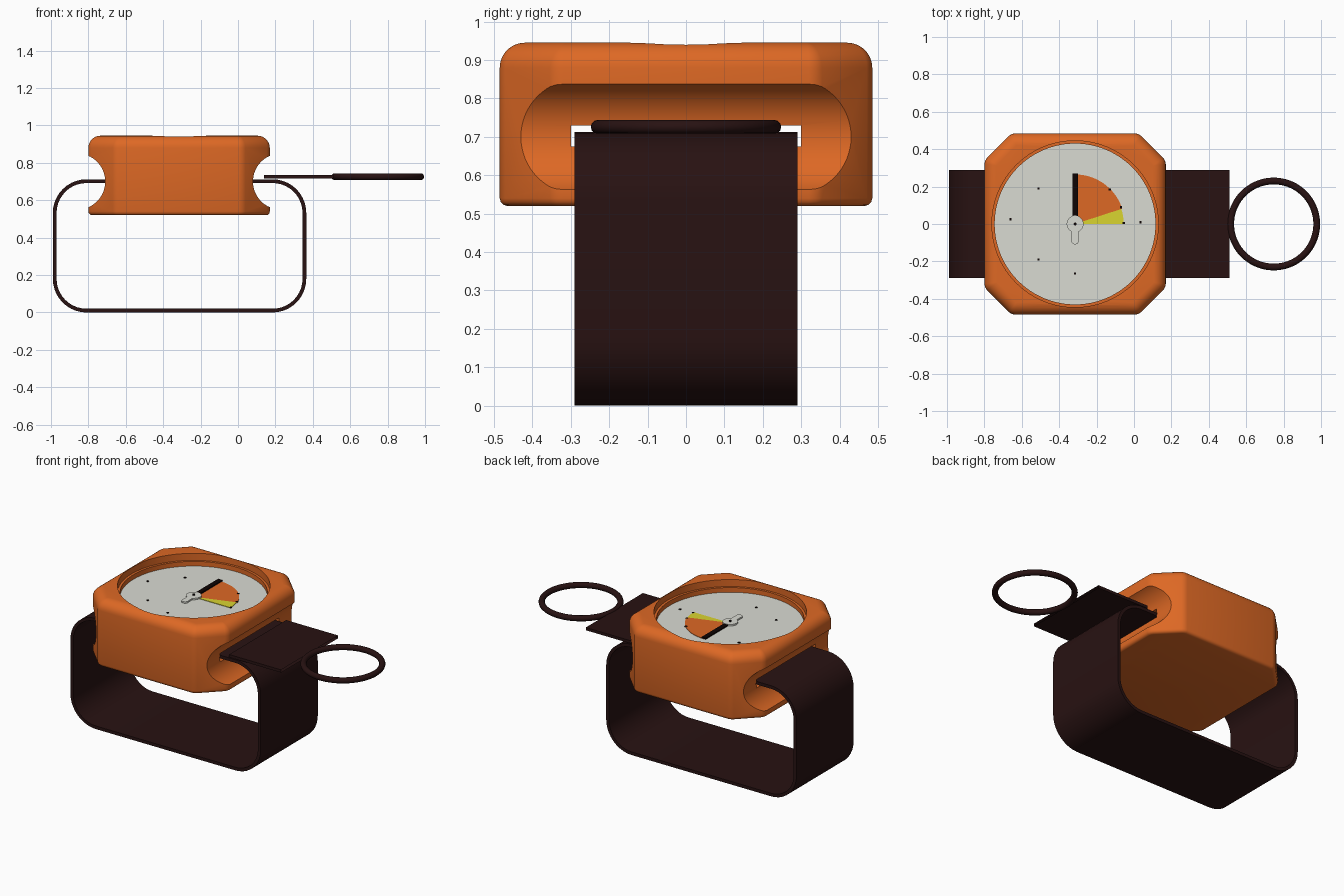
import bpy
import bmesh
from math import pi, sin, cos, radians

cube = bpy.data.objects.get("Cube")
if cube:
    bpy.data.objects.remove(cube, do_unlink=True)

CX = -0.315       # centre of the case
DIAL_Z = 0.87     # height of the dial face


def material(name, rgb):
    m = bpy.data.materials.new(name)
    m.use_nodes = True
    m.diffuse_color = (*rgb, 1)
    bsdf = next(n for n in m.node_tree.nodes if n.type == 'BSDF_PRINCIPLED')
    bsdf.inputs["Base Color"].default_value = (*rgb, 1)
    return m


orange = material("orange", (0.73, 0.14, 0.018))
brown = material("dark brown", (0.021, 0.006, 0.006))
black = material("black", (0.004, 0.001, 0.001))
pale = material("pale grey", (0.70, 0.71, 0.65))
yellow = material("yellow", (0.70, 0.66, 0.03))


def finish(name, bm, mat, smooth=True):
    bmesh.ops.recalc_face_normals(bm, faces=bm.faces)
    mesh = bpy.data.meshes.new(name)
    bm.to_mesh(mesh)
    bm.free()
    obj = bpy.data.objects.new(name, mesh)
    bpy.context.collection.objects.link(obj)
    mesh.materials.append(mat)
    if smooth:
        smooth_object(obj)
    return obj


def activate(obj):
    bpy.ops.object.select_all(action='DESELECT')
    obj.select_set(True)
    bpy.context.view_layer.objects.active = obj


def smooth_object(obj):
    activate(obj)
    bpy.ops.object.shade_smooth_by_angle(angle=radians(32))


def prism(points, low, high, axis='Z'):
    """Closed prism of a 2D outline, along z or y."""
    bm = bmesh.new()
    place = (lambda a, b, h: (a, b, h)) if axis == 'Z' else (lambda a, b, h: (a, h, b))
    face = bm.faces.new([bm.verts.new(place(a, b, low)) for a, b in points])
    ext = bmesh.ops.extrude_face_region(bm, geom=[face])
    verts = [g for g in ext["geom"] if isinstance(g, bmesh.types.BMVert)]
    bmesh.ops.translate(bm, verts=verts, vec=place(0, 0, high - low))
    return bm


def arc(x, y, r, start, end, n):
    steps = [radians(start + (end - start) * i / n) for i in range(n + 1)]
    return [(x + r * cos(t), y + r * sin(t)) for t in steps]


def circle(x, y, r, n=96):
    return arc(x, y, r, 0, 360, n)[:-1]


def rect(x0, x1, y0, y1):
    return [(x0, y0), (x1, y0), (x1, y1), (x0, y1)]


def rounded_rect(x0, x1, y0, y1, r, n=10):
    return (arc(x1 - r, y1 - r, r, 0, 90, n) + arc(x0 + r, y1 - r, r, 90, 180, n)
            + arc(x0 + r, y0 + r, r, 180, 270, n) + arc(x1 - r, y0 + r, r, 270, 360, n))


# Case: eight-sided block with rounded rims
H, C, BASE, TOP = 0.485, 0.34, 0.52, 0.945
octagon = [(CX + x, y) for x, y in
           [(H, -C), (H, C), (C, H), (-C, H), (-H, C), (-H, -C), (-C, -H), (C, -H)]]
bm = prism(octagon, BASE, TOP)


def bevel(test, offset, segments):
    edges = [e for e in bm.edges if test(*(v.co.z for v in e.verts))]
    bmesh.ops.bevel(bm, geom=edges, offset=offset, segments=segments,
                    profile=0.5, affect='EDGES')


bevel(lambda a, b: abs(a - b) > 0.1, 0.02, 2)
bevel(lambda a, b: min(a, b) > TOP - 0.001, 0.065, 7)
bevel(lambda a, b: max(a, b) < BASE + 0.001, 0.02, 3)
case = finish("case", bm, orange, smooth=False)

# Cuts: stepped dial recess, side grooves, strap slot
cuts = [
    prism(circle(CX, 0, 0.445), 0.90, 1.1),
    prism(circle(CX, 0, 0.43), DIAL_Z - 0.01, 1.1),
    prism(circle(CX - 0.545, 0.70, 0.15, 64), -0.7, 0.7, 'Y'),
    prism(circle(CX + 0.545, 0.70, 0.15, 64), -0.7, 0.7, 'Y'),
    prism(rect(CX - 0.7, CX + 0.7, 0.675, 0.73), -0.30, 0.30, 'Y'),
]
for cut in cuts:
    cutter = finish("cutter", cut, orange, smooth=False)
    cutter.hide_render = True
    mod = case.modifiers.new("cut", 'BOOLEAN')
    mod.operation = 'DIFFERENCE'
    mod.solver = 'EXACT'
    mod.object = cutter
    activate(case)
    bpy.ops.object.modifier_apply(modifier=mod.name)
    bpy.data.objects.remove(cutter, do_unlink=True)
smooth_object(case)

# Strap: closed loop through the slot
W, T = 0.29, 0.02
outer = rounded_rect(-0.99, 0.365, 0, 0.712, 0.18)
inner = rounded_rect(-0.99 + T, 0.365 - T, T, 0.712 - T, 0.18 - T)
bm = bmesh.new()
rings = [[bm.verts.new((x, y, z)) for x, z in line]
         for line, y in ((outer, -W), (outer, W), (inner, W), (inner, -W))]
for k in range(4):
    a, b = rings[k], rings[(k + 1) % 4]
    for i in range(len(a)):
        j = (i + 1) % len(a)
        bm.faces.new((a[i], a[j], b[j], b[i]))
finish("strap", bm, brown)

# Strap tongue: flat sleeve, open at both ends
bm = prism(rect(0.14, 0.51, 0.716, 0.734), -W, W, 'Y')
bm.normal_update()
bmesh.ops.delete(bm, geom=[f for f in bm.faces if abs(f.normal.x) > 0.9],
                 context='FACES_ONLY')
finish("strap_tongue", bm, brown, smooth=False)

# Pull ring
bpy.ops.mesh.primitive_torus_add(location=(0.747, 0, 0.726), major_radius=0.23,
                                 minor_radius=0.018, major_segments=72, minor_segments=12)
ring = bpy.context.object
ring.name = "pull_ring"
ring.data.materials.append(brown)
smooth_object(ring)

# Dial and its coloured sectors
finish("dial", prism(circle(CX, 0, 0.43), DIAL_Z - 0.01, DIAL_Z), pale)
for name, mat, r, start, end in (("orange_sector", orange, 0.265, 18, 90),
                                 ("yellow_sector", yellow, 0.26, 0, 18)):
    finish(name, prism([(CX, 0)] + arc(CX, 0, r, start, end, 18),
                       DIAL_Z, DIAL_Z + 0.003), mat)

# Dial marks
marks = [(-0.195, 0.19), (-0.345, 0.025), (-0.195, -0.19), (0, -0.265),
         (0.35, 0.01), (0.185, 0.185), (0.245, 0.09), (0.26, 0.005)]
for x, y in marks:
    s = 0.006
    finish("dial_mark", prism(rect(CX + x - s, CX + x + s, y - s, y + s),
                              DIAL_Z, DIAL_Z + 0.004), black, smooth=False)

# Needle, hub with keyhole tail, and pin
finish("needle", prism(rect(CX - 0.015, CX + 0.015, 0.03, 0.27),
                       DIAL_Z + 0.004, DIAL_Z + 0.012), black, smooth=False)
hub = (arc(CX, 0, 0.045, -65, 245, 32) + arc(CX, -0.088, 0.021, 155, 385, 16))
finish("needle_hub", prism(hub, DIAL_Z + 0.004, DIAL_Z + 0.014), pale)
finish("needle_pin", prism(circle(CX, 0, 0.008, 16), DIAL_Z, DIAL_Z + 0.02), black)
